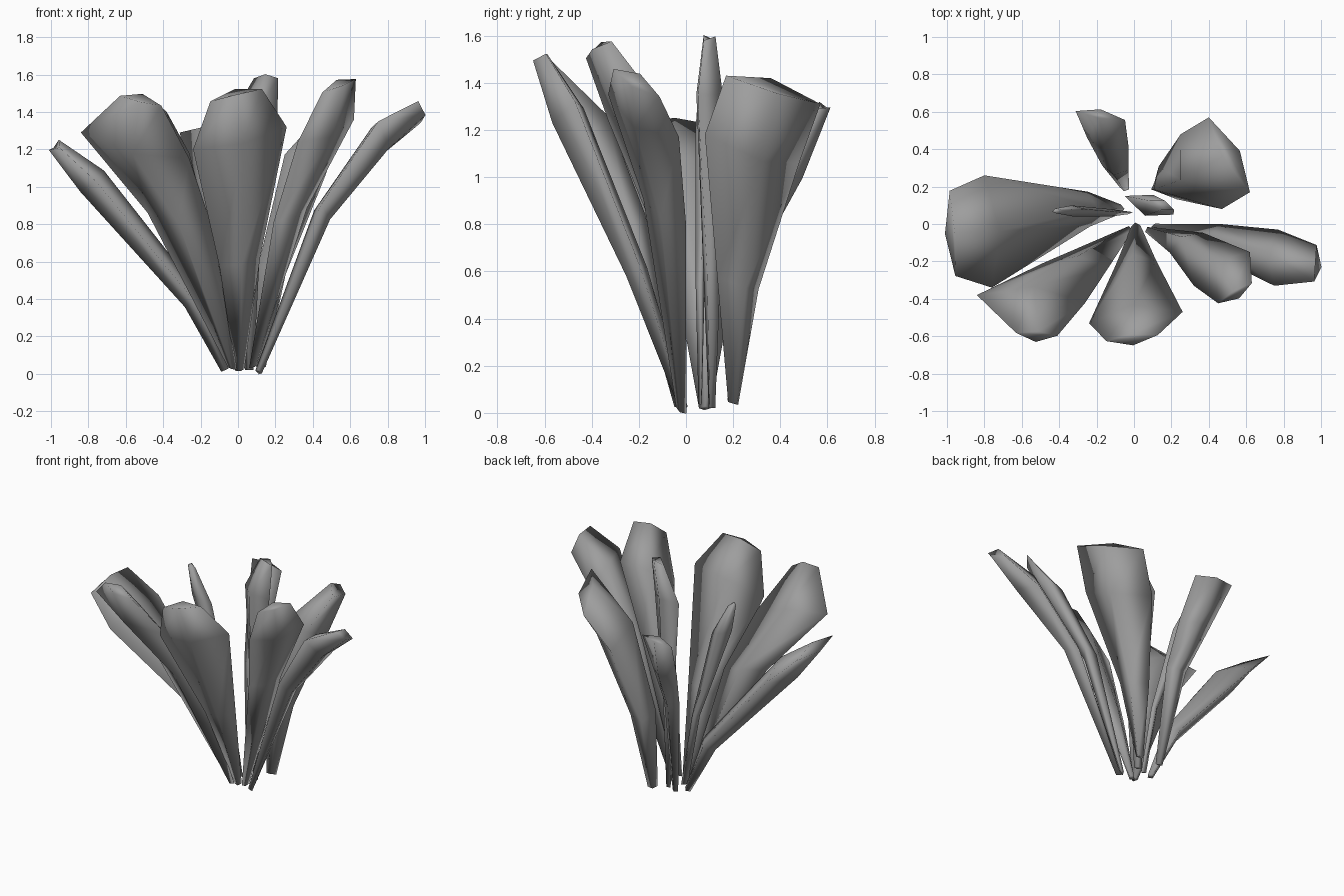
import bpy, bmesh
from mathutils import Vector

if "Cube" in bpy.data.objects:
    bpy.data.objects.remove(bpy.data.objects["Cube"])

grey = bpy.data.materials.new("dark_grey")
grey.diffuse_color = (.34, .34, .34, 1)
grey.use_nodes = True
grey.node_tree.nodes["Principled BSDF"].inputs["Base Color"].default_value = grey.diffuse_color


def leaf(name, base, knee, shoulder, tip, half, tip_ratio, thick=0.06):
    """Tapered lens-section leaf through four centre points; 'half' is its half width at the shoulder."""
    c = [Vector(p) for p in (base, knee, shoulder, tip)]
    w = Vector(half)
    reach = (c[1] - c[0]).length / ((c[1] - c[0]).length + (c[2] - c[1]).length)
    scales = [0.025 / w.length, reach * 0.95, 1.0, tip_ratio]
    depths = [0.25, 0.65, 1.0, 0.45]
    bm = bmesh.new()
    rings = []
    for i, p in enumerate(c):
        along = (c[min(i + 1, 3)] - c[max(i - 1, 0)]).normalized()
        n = w.cross(along).normalized() * thick * depths[i]
        push = along * (0.02 if i == 3 else 0)
        ring = [p - w * scales[i], p + n + push, p + w * scales[i], p - n + push]
        rings.append([bm.verts.new(v) for v in ring])
    for a, b in zip(rings, rings[1:]):
        for k in range(4):
            j = (k + 1) % 4
            bm.faces.new((a[k], a[j], b[j], b[k]))
    bm.faces.new(rings[0][::-1])
    bm.faces.new(rings[-1])
    bmesh.ops.recalc_face_normals(bm, faces=bm.faces)
    for f in bm.faces:
        f.smooth = True
    me = bpy.data.meshes.new(name)
    bm.to_mesh(me)
    bm.free()
    me.materials.append(grey)
    bpy.context.collection.objects.link(bpy.data.objects.new(name, me))


# Leaves on the left and front
leaf("leaf_left", (-.07, .08, .02), (-.24, .08, .39), (-.78, -.04, 1.03), (-.97, -.05, 1.21), (-.02, .30, 0), .76, .085)
leaf("leaf_front_left", (-.03, -.03, .03), (-.31, -.22, .82), (-.55, -.4, 1.22), (-.52, -.59, 1.46), (.29, -.02, -.07), .38, .08)
leaf("leaf_front", (.01, -.01, .02), (.01, -.21, .6), (.01, -.5, 1.26), (-.01, -.61, 1.49), (.25, .03, .06), .55, .075)
# Leaves on the right
leaf("leaf_front_right", (.08, -.03, .04), (.28, -.1, .85), (.47, -.24, 1.3), (.54, -.37, 1.54), (.15, .09, .06), .6, .065)
leaf("leaf_right", (.11, -.02, .01), (.45, -.09, .85), (.76, -.18, 1.26), (.97, -.21, 1.4), (.01, .15, -.09), .65, .08)
leaf("leaf_back_right", (.12, .2, .04), (.18, .22, .55), (.36, .28, 1.12), (.51, .37, 1.37), (.11, -.2, .06), 1, .13)
# Back and inner leaves
leaf("leaf_back", (-.05, .19, .05), (-.1, .3, .72), (-.14, .44, 1.02), (-.18, .58, 1.29), (.11, -.02, 0), 1.2, .06)
leaf("leaf_centre", (.06, .11, .02), (.06, .11, .6), (.08, .1, 1.35), (.15, .1, 1.58), (.13, -.05, 0), .5, .06)
leaf("leaf_inner_left", (-.03, .06, .04), (-.12, .06, .55), (-.33, .07, 1.2), (-.41, .07, 1.41), (.07, .01, -.02), .4, .03)
